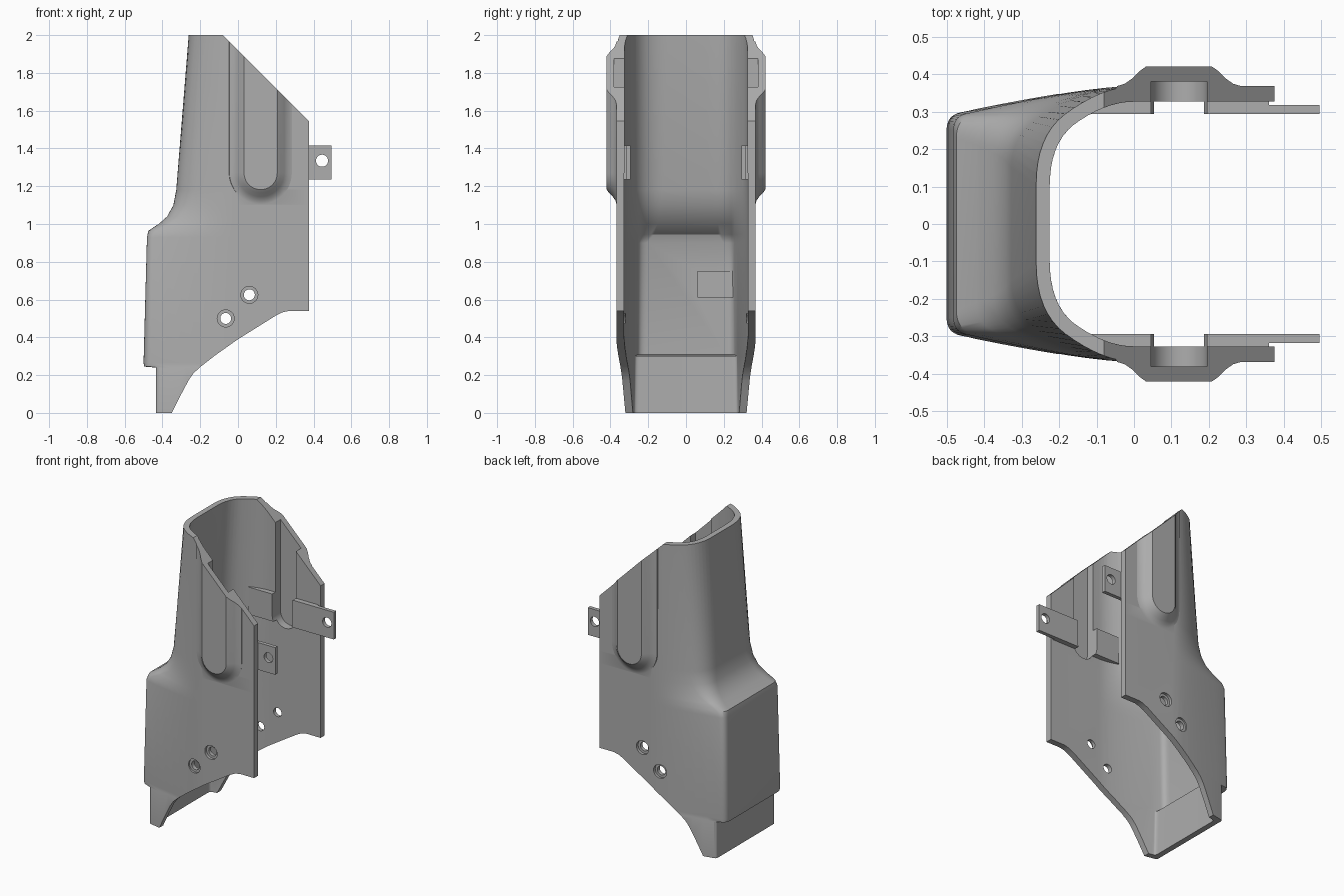
import bpy, bmesh, math
from mathutils import Vector

if "Cube" in bpy.data.objects:
    bpy.data.objects.remove(bpy.data.objects["Cube"], do_unlink=True)

grey = bpy.data.materials.new("plain_grey")
grey.use_nodes = True
grey.diffuse_color = (0.42, 0.42, 0.42, 1)
grey.node_tree.nodes["Principled BSDF"].inputs["Base Color"].default_value = (0.42, 0.42, 0.42, 1)


def loft(name, rings):
    """Closed solid through equally long rings of points."""
    bm = bmesh.new()
    loops = [[bm.verts.new(p) for p in ring] for ring in rings]
    n = len(loops[0])
    for a, b in zip(loops, loops[1:]):
        for i in range(n):
            j = (i + 1) % n
            bm.faces.new((a[i], a[j], b[j], b[i]))
    bm.faces.new(loops[0])
    bm.faces.new(loops[-1])
    bmesh.ops.recalc_face_normals(bm, faces=bm.faces)
    mesh = bpy.data.meshes.new(name)
    bm.to_mesh(mesh)
    bm.free()
    mesh.materials.append(grey)
    obj = bpy.data.objects.new(name, mesh)
    bpy.context.scene.collection.objects.link(obj)
    return obj


def prism(name, outline, y0, y1):
    return loft(name, [[(x, y, z) for x, z in outline] for y in (y0, y1)])


def box(name, x0, x1, y0, y1, z0, z1):
    return prism(name, [(x0, z0), (x1, z0), (x1, z1), (x0, z1)], y0, y1)


def disc(x, z, r, n=32):
    return [(x + r * math.cos(2 * math.pi * i / n), z + r * math.sin(2 * math.pi * i / n))
            for i in range(n)]


def slot(r, n=24):
    """Upright slot outline, round at the bottom."""
    arc = [(0.12 + r * math.cos(math.pi * (1 + i / n)), 1.27 + r * math.sin(math.pi * (1 + i / n)))
           for i in range(n + 1)]
    return [(0.12 - r, 2.2)] + arc + [(0.12 + r, 2.2)]


def combine(target, tool, operation):
    mod = target.modifiers.new(operation, "BOOLEAN")
    mod.operation = operation
    mod.solver = "EXACT"
    mod.object = tool
    bpy.context.view_layer.objects.active = target
    bpy.ops.object.modifier_apply(modifier=mod.name)
    bpy.data.objects.remove(tool, do_unlink=True)


def bend(a, c, b, n):
    a, b, c = Vector(a), Vector(b), Vector(c)
    return [a * (1 - t) ** 2 + c * 2 * t * (1 - t) + b * t * t for t in (i / n for i in range(n + 1))]


def section(z, back, flat, corner, side_x, width, t, end):
    """U-shaped section: flat back, rounded corner, side easing out to full width."""
    c, d = Vector((back, corner)), Vector((side_x, width))
    b = c.lerp(d, t)
    half = bend((back, flat), c, b, 8) + bend(b, d, (0, width), 8)[1:] + [Vector((end, width))]
    return [(p.x, p.y, z) for p in half] + [(p.x, -p.y, z) for p in reversed(half)]


# Outer skin: height, back x, flat half width, corner y, side x, width, roundness
outer = [
    (-0.1, -0.435, 0.29, 0.304, -0.12, 0.368, 0.05),
    (0.24, -0.435, 0.29, 0.304, -0.12, 0.368, 0.05),
    (0.245, -0.496, 0.25, 0.29, -0.12, 0.368, 0.1),
    (0.265, -0.5, 0.25, 0.29, -0.12, 0.368, 0.1),
    (0.93, -0.482, 0.25, 0.287, -0.12, 0.368, 0.1),
    (0.965, -0.474, 0.23, 0.28, -0.12, 0.368, 0.12),
    (1.0, -0.42, 0.21, 0.272, -0.12, 0.368, 0.2),
    (1.04, -0.375, 0.19, 0.265, -0.11, 0.368, 0.3),
    (1.1, -0.342, 0.17, 0.258, -0.105, 0.368, 0.38),
    (1.18, -0.327, 0.15, 0.25, -0.1, 0.368, 0.42),
    (2.1, -0.253, 0.1, 0.235, -0.08, 0.367, 0.45),
]
inner = [
    (-0.2, -0.395, 0.25, 0.275, -0.12, 0.327, 0.05),
    (0.3, -0.4, 0.24, 0.268, -0.12, 0.327, 0.05),
    (0.31, -0.458, 0.21, 0.25, -0.12, 0.327, 0.1),
    (0.9, -0.445, 0.2, 0.248, -0.12, 0.327, 0.1),
    (0.945, -0.43, 0.17, 0.24, -0.12, 0.327, 0.15),
    (1.0, -0.36, 0.15, 0.235, -0.11, 0.327, 0.25),
    (1.1, -0.305, 0.14, 0.23, -0.1, 0.327, 0.38),
    (1.18, -0.287, 0.12, 0.225, -0.1, 0.327, 0.42),
    (2.2, -0.21, 0.09, 0.215, -0.07, 0.326, 0.45),
]
shell = loft("housing_shell", [section(*k, 0.6) for k in outer])

# Raised channels on both sides
for s in (-1, 1):
    steps = [(0.175, 0.35), (0.165, 0.368), (0.145, 0.374), (0.125, 0.388), (0.105, 0.408), (0.088, 0.42)]
    combine(shell, loft("channel", [[(x, s * y, z) for x, z in slot(r)] for r, y in steps]), "UNION")

# Hollow inside, then trim to the side outline
combine(shell, loft("cavity", [section(*k, 0.8) for k in inner]), "DIFFERENCE")
lower_edge = [(0.375, 0.54), (0.27, 0.54), (0.235, 0.532), (0.2, 0.515), (0.0, 0.39), (-0.12, 0.305),
              (-0.2, 0.243), (-0.235, 0.21), (-0.26, 0.175), (-0.3, 0.1), (-0.35, 0)]
trim = [(-0.7, 0), (-0.7, 2), (-0.08, 2), (0.375, 1.545)] + lower_edge
combine(shell, prism("trim", trim, -0.7, 0.7), "INTERSECT")

# Inner straps with end tabs
for s in (-1, 1):
    combine(shell, box("strap", -0.13, 0.36, s * 0.293, s * 0.336, 1.235, 1.415), "UNION")
    tab = box("tab", 0.3, 0.495, s * 0.2932, s * 0.318, 1.2352, 1.4148)
    combine(shell, tab, "UNION")

# Grooves, screw holes with counterbores, tab holes
for s in (-1, 1):
    combine(shell, prism("groove", slot(0.075), s * 0.2, s * 0.38), "DIFFERENCE")
    for x, z in ((-0.065, 0.5), (0.06, 0.625)):
        combine(shell, prism("screw_hole", disc(x, z, 0.029), s * 0.2, s * 0.5), "DIFFERENCE")
        combine(shell, prism("counterbore", disc(x, z, 0.045), s * 0.35, s * 0.5), "DIFFERENCE")
    combine(shell, prism("tab_hole", disc(0.445, 1.335, 0.032), s * 0.2, s * 0.5), "DIFFERENCE")

# Small pad on the inside of the back pocket
combine(shell, box("pad", -0.47, -0.435, 0.06, 0.262, 0.61, 0.75), "UNION")

bpy.ops.object.select_all(action="DESELECT")
shell.select_set(True)
bpy.context.view_layer.objects.active = shell
bpy.ops.object.shade_smooth_by_angle(angle=math.radians(32))
